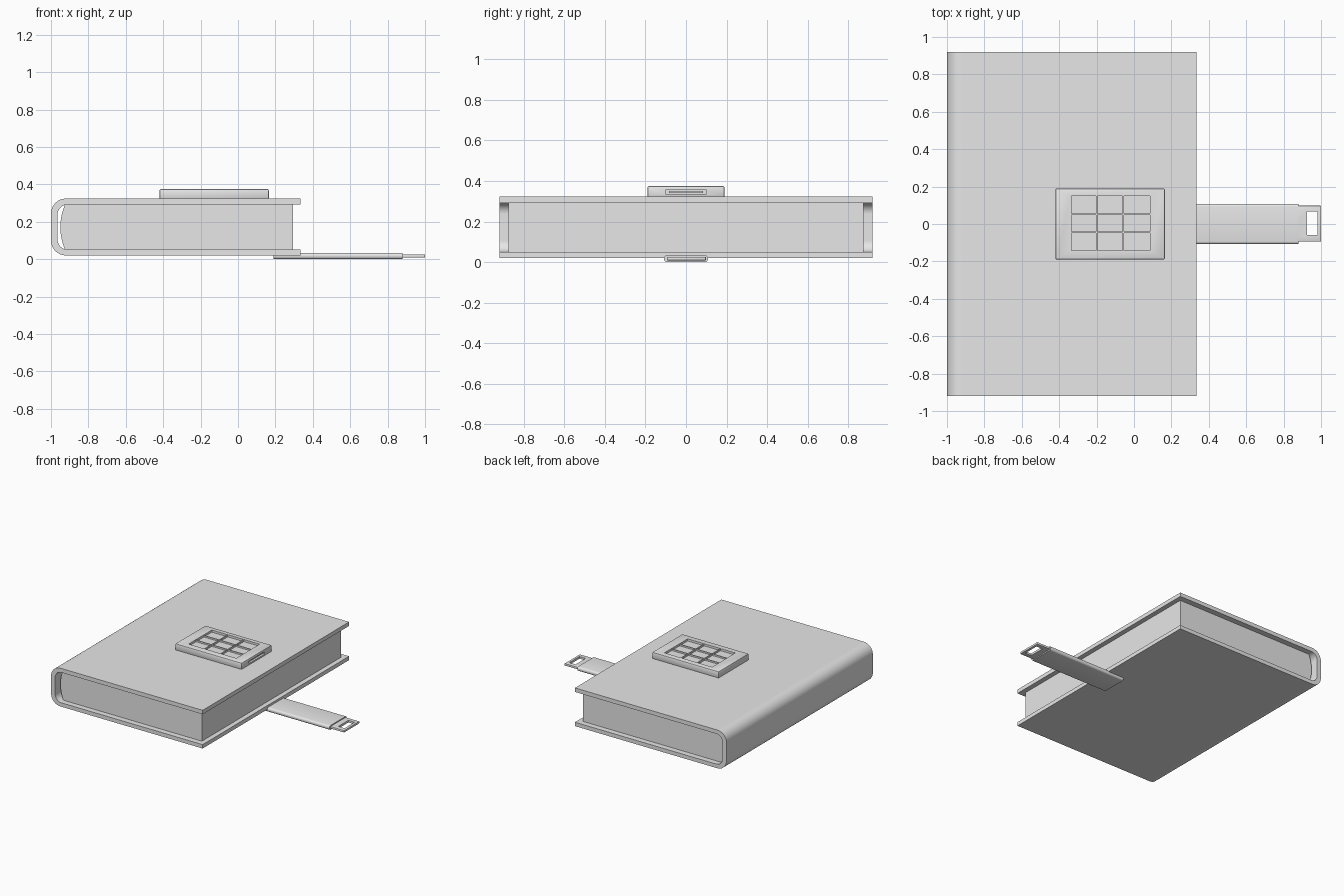
import bpy, bmesh, math
from mathutils import Vector, Matrix

if "Cube" in bpy.data.objects:
    bpy.data.objects.remove(bpy.data.objects["Cube"])

grey = bpy.data.materials.new("plain grey")
grey.use_nodes = True
COLOUR = (0.8, 0.8, 0.8, 1)
grey.diffuse_color = COLOUR
grey.node_tree.nodes["Principled BSDF"].inputs["Base Color"].default_value = COLOUR


def finish(name, bm, smooth=None):
    bmesh.ops.recalc_face_normals(bm, faces=bm.faces)
    mesh = bpy.data.meshes.new(name)
    bm.to_mesh(mesh)
    bm.free()
    mesh.materials.append(grey)
    obj = bpy.data.objects.new(name, mesh)
    bpy.context.collection.objects.link(obj)
    if smooth:
        select(obj)
        bpy.ops.object.shade_smooth_by_angle(angle=math.radians(smooth))
    return obj


def select(obj):
    bpy.ops.object.select_all(action='DESELECT')
    obj.select_set(True)
    bpy.context.view_layer.objects.active = obj


def box(name, x, y, z, bevel=0):
    """Box from three (low, high) ranges."""
    bm = bmesh.new()
    size = [b - a for a, b in (x, y, z)]
    mid = [(a + b) / 2 for a, b in (x, y, z)]
    bmesh.ops.create_cube(bm, size=1, matrix=Matrix.Translation(mid) @ Matrix.Diagonal((*size, 1)))
    if bevel:
        bmesh.ops.bevel(bm, geom=bm.edges[:], offset=bevel, segments=2,
                        profile=0.5, affect='EDGES')
    return finish(name, bm, 35 if bevel else None)


def prism(name, points, span, smooth):
    """Extrude a closed outline of 3D points along the span vector."""
    bm = bmesh.new()
    face = bm.faces.new([bm.verts.new(p) for p in points])
    grown = bmesh.ops.extrude_face_region(bm, geom=[face], use_keep_orig=True)
    bmesh.ops.translate(bm, vec=Vector(span),
                        verts=[v for v in grown["geom"] if isinstance(v, bmesh.types.BMVert)])
    return finish(name, bm, smooth)


def arc(cx, cz, r, start, end, n=8):
    angles = [math.radians(start + (end - start) * i / n) for i in range(n + 1)]
    return [(cx + r * math.cos(a), cz + r * math.sin(a)) for a in angles]


def cut(obj, cutter):
    mod = obj.modifiers.new("cut", 'BOOLEAN')
    mod.object = cutter
    mod.solver = 'EXACT'
    select(obj)
    bpy.ops.object.modifier_apply(modifier=mod.name)
    bpy.data.objects.remove(cutter)


# Wrap-around cover with a rounded spine
def c_path(left, low, high, r):
    return ([(0.333, high)] + arc(left + r, high - r, r, 90, 180)
            + arc(left + r, low + r, r, 180, 270) + [(0.333, low)])


outline = c_path(-1, 0.02, 0.324, 0.08) + c_path(-0.965, 0.051, 0.292, 0.055)[::-1]
cover = prism("cover", [(x, -0.92, z) for x, z in outline], (0, 1.84, 0), 30)
cover.modifiers.new("even shading", 'WEIGHTED_NORMAL').keep_sharp = True

# Page block with a gently bulging back
bulge = [(-0.925 - 0.025 * (1 - t * t), 0.1715 + 0.1205 * t)
         for t in [1 - i / 6 for i in range(13)]]
pages = [(0.295, 0.292)] + bulge + [(0.295, 0.051)]
prism("page_block", [(x, -0.875, z) for x, z in pages], (0, 1.75, 0), 20)

# Raised case on the top cover, with a window and a side slot
case = box("window_case", (-0.42, 0.165), (-0.19, 0.19), (0.32, 0.375), 0.008)
cut(case, box("window_cutter", (-0.335, 0.085), (-0.142, 0.15), (0.358, 0.4)))
cut(case, box("slot_cutter", (0.09, 0.2), (-0.1, 0.1), (0.337, 0.355)))

# Thin lattice bars dividing the window
for i, x in enumerate((-0.2, -0.057)):
    box(f"upright_bar_{i + 1}", (x - 0.004, x + 0.004), (-0.142, 0.15), (0.356, 0.371))
for i, y in enumerate((0.053, -0.045)):
    box(f"cross_bar_{i + 1}", (-0.335, 0.085), (y - 0.004, y + 0.004), (0.356, 0.37))
box("slot_tongue", (0.1, 0.155), (-0.085, 0.085), (0.342, 0.35))

# Flat sheath under the lower cover, rounded along its sides
r = 0.015
rim = []
for cy, cz, start in ((0.093, 0.019, 0), (-0.093, 0.019, 90),
                      (-0.093, 0.015, 180), (0.093, 0.015, 270)):
    rim += arc(cy, cz, r, start, start + 90, 4)
prism("sheath", [(0.19, y, z) for y, z in rim], (0.69, 0, 0), 40)

# Pull tab with a square eye at the end of the sheath
tab = box("pull_tab", (0.8, 1.0), (-0.094, 0.098), (0.009, 0.026), 0.003)
cut(tab, box("eye_cutter", (0.925, 0.98), (-0.06, 0.066), (-0.1, 0.1)))
